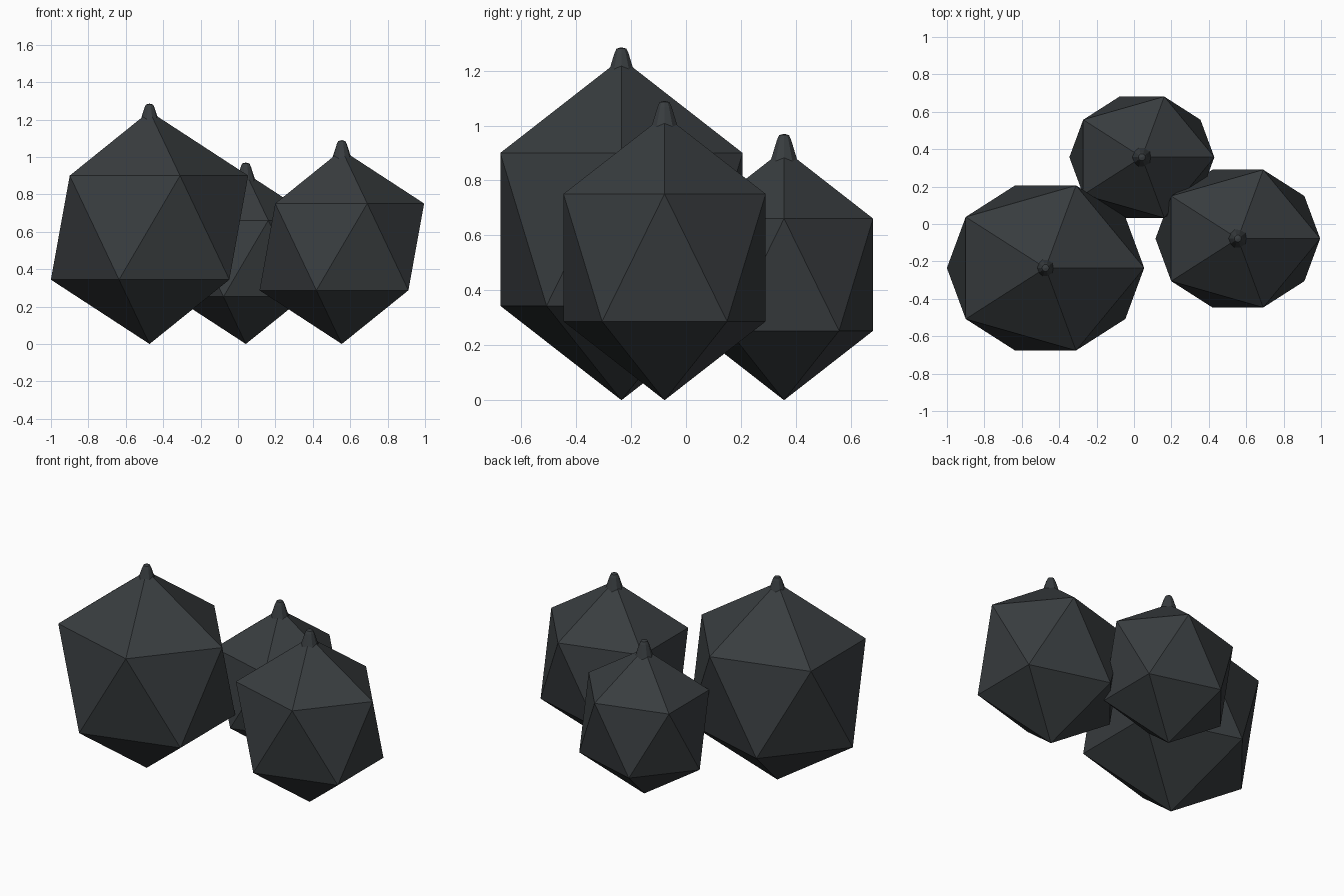
import bpy, bmesh
from mathutils import Matrix

if "Cube" in bpy.data.objects:
    bpy.data.objects.remove(bpy.data.objects["Cube"])

mat = bpy.data.materials.new("dark_grey")
mat.diffuse_color = (0.04, 0.046, 0.05, 1)
mat.use_nodes = True
mat.node_tree.nodes["Principled BSDF"].inputs["Base Color"].default_value = mat.diffuse_color


def add_object(name, bm):
    mesh = bpy.data.meshes.new(name)
    bm.to_mesh(mesh)
    bm.free()
    mesh.materials.append(mat)
    obj = bpy.data.objects.new(name, mesh)
    bpy.context.collection.objects.link(obj)
    return obj


def pod_body(name, x, y, r):
    # stretched icosahedron standing on its lowest point
    bm = bmesh.new()
    m = Matrix.Translation((x, y, r)) @ Matrix.Diagonal((0.948 * r, 0.834 * r, r, 1))
    bmesh.ops.create_icosphere(bm, subdivisions=1, radius=1, matrix=m)
    add_object(name, bm)


def pod_stem(name, x, y, tip):
    # tapered stub with a rounded tip, sunk into the body
    bm = bmesh.new()
    profile = [(0, -0.1), (0.052, -0.1), (0.027, -0.022), (0.019, -0.005), (0, 0)]
    verts = [bm.verts.new((x + r, y, tip + z)) for r, z in profile]
    edges = [bm.edges.new(pair) for pair in zip(verts, verts[1:])]
    bmesh.ops.spin(bm, geom=verts + edges, cent=(x, y, 0), axis=(0, 0, 1),
                   angle=6.283185307, steps=10)
    bmesh.ops.remove_doubles(bm, verts=bm.verts, dist=0.0005)
    bmesh.ops.recalc_face_normals(bm, faces=bm.faces)
    add_object(name, bm)


# name, x, y, half height, stem tip height
pods = [
    ("large", -0.473, -0.235, 0.622, 1.285),
    ("medium", 0.555, -0.078, 0.519, 1.09),
    ("small", 0.042, 0.357, 0.457, 0.97),
]
for size, x, y, r, tip in pods:
    pod_body(size + "_body", x, y, r)
    pod_stem(size + "_stem", x, y, tip)
